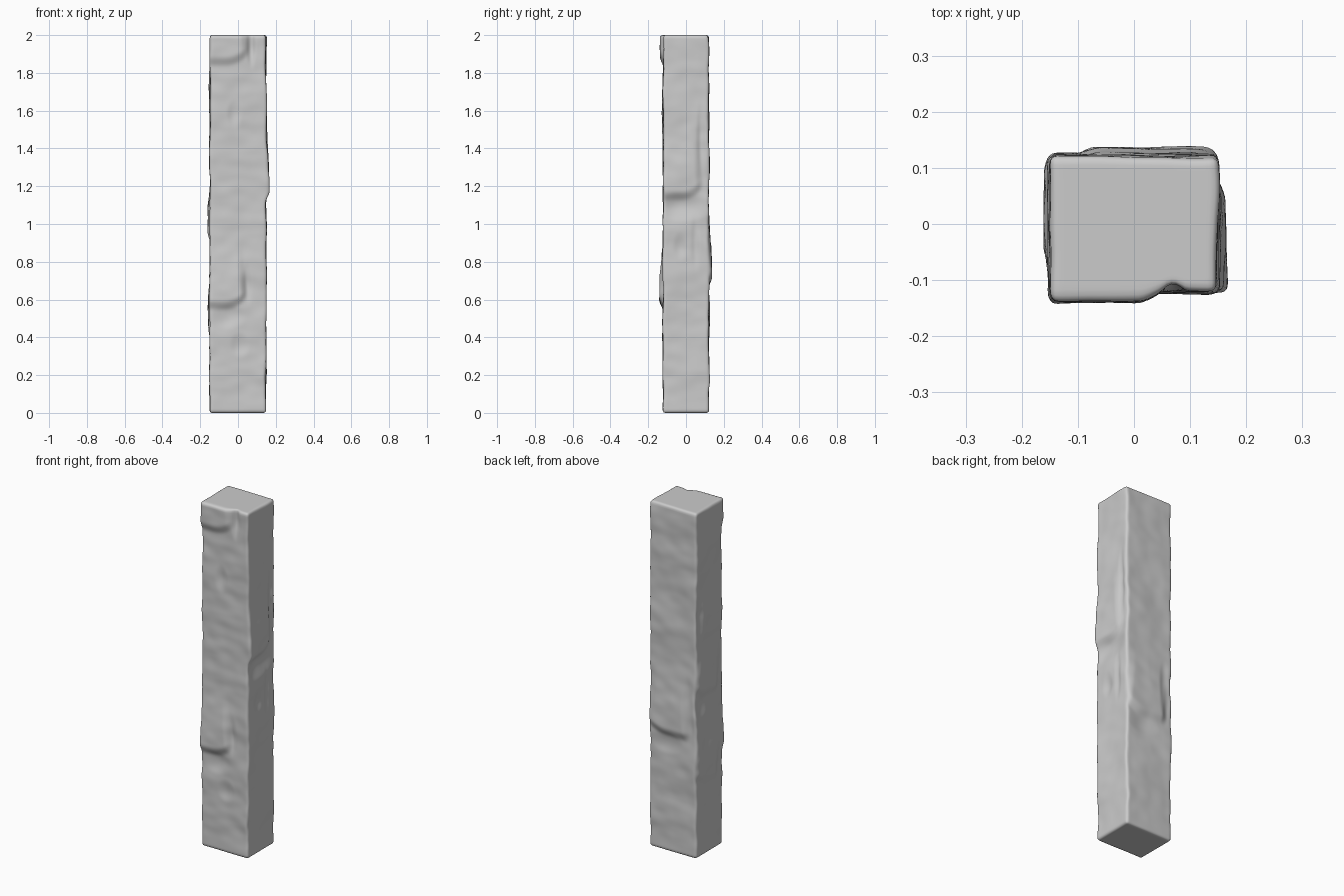
import bpy, bmesh
from mathutils import Vector, noise

if "Cube" in bpy.data.objects:
    bpy.data.objects.remove(bpy.data.objects["Cube"])

HX, HY, H, R = 0.15, 0.122, 2.0, 0.014


def smooth(a, b, v):
    t = min(1.0, max(0.0, (v - a) / (b - a)))
    return t * t * (3 - 2 * t)


def ledge(u, z, uc, half, z0, height, depth):
    # Chipped overhang: sharp curved lower lip, fading upwards
    s = (u - uc) / half
    lip = z0 + 0.05 * max(0.0, s) ** 2
    t = (z - lip) / height
    side = 1 - smooth(0.75, 1.15, abs(s + 0.35 * min(1, max(0, t))))
    return depth * side * smooth(-0.02, 0.04, z - lip) * (1 - smooth(0.15, 1, t))


def dent(u, z, uc, zc, ru, rz, depth):
    q = ((u - uc) / ru) ** 2 + ((z - zc) / rz) ** 2
    return -depth * max(0.0, 1 - q / 2) ** 2


# Per side: ledges (centre, half width, lip z, height, depth) and dents
SIDES = {
    "front": ([(-0.07, 0.12, 1.85, 0.45, 0.017), (-0.07, 0.11, 0.56, 0.38, 0.019)],
              [(0.07, 1.95, 0.02, 0.10, 0.014), (-0.02, 1.58, 0.03, 0.06, 0.007),
               (0.01, 0.36, 0.04, 0.05, 0.007), (0.05, 0.68, 0.02, 0.09, 0.006),
               (-0.05, 0.51, 0.07, 0.05, 0.008)]),
    "right": ([(-0.03, 0.11, 1.14, 0.42, 0.014)],
              [(-0.02, 1.09, 0.12, 0.06, 0.015), (0.08, 1.45, 0.02, 0.16, 0.008),
               (-0.03, 0.88, 0.03, 0.06, 0.006), (0.05, 0.9, 0.02, 0.12, 0.006)]),
    "back": ([(0.03, 0.13, 0.68, 0.36, 0.016)],
             [(0.04, 0.63, 0.08, 0.05, 0.010), (-0.10, 0.85, 0.03, 0.15, 0.009),
              (0.0, 1.15, 0.15, 0.12, 0.006)]),
    "left": ([(0.03, 0.09, 0.92, 0.3, 0.010), (0.03, 0.09, 0.42, 0.28, 0.010)],
             [(0.09, 1.38, 0.03, 0.12, 0.010), (0.08, 0.86, 0.04, 0.06, 0.008)]),
}


def relief(side, u, z):
    ledges, dents = SIDES[side]
    k = 7.3 * list(SIDES).index(side)
    d = 0.007 * noise.noise(Vector((u * 5 + k, k, z * 6)))
    d += 0.003 * noise.noise(Vector((u * 12, k + 3, z * 16)))
    d += sum(ledge(u, z, *l) for l in ledges) + sum(dent(u, z, *q) for q in dents)
    return d * (0.35 + 0.65 * smooth(0, 0.12, z))


# Dense box
bm = bmesh.new()
bmesh.ops.create_cube(bm, size=1)
for v in bm.verts:
    v.co = Vector((v.co.x * 2 * HX, v.co.y * 2 * HY, (v.co.z + 0.5) * H))
for axis, cuts in ((2, 199), (0, 35), (1, 29)):
    along = []
    for e in bm.edges:
        d = e.verts[0].co - e.verts[1].co
        if abs(d[axis]) > 0.9 * d.length:
            along.append(e)
    bmesh.ops.subdivide_edges(bm, edges=along, cuts=cuts, use_grid_fill=True)

# Round the edges, then carve each side
for v in bm.verts:
    p = v.co.copy()
    core = Vector((max(R - HX, min(HX - R, p.x)), max(R - HY, min(HY - R, p.y)),
                   max(R, min(H - R, p.z))))
    p = core + (p - core).normalized() * R
    wx, wy = abs(p.x / HX) ** 3, abs(p.y / HY) ** 3
    dx = relief("right", p.y, p.z) if p.x > 0 else -relief("left", p.y, p.z)
    dy = relief("back", p.x, p.z) if p.y > 0 else -relief("front", p.x, p.z)
    v.co = p + Vector((dx * wx, dy * wy, 0))

bmesh.ops.recalc_face_normals(bm, faces=bm.faces)
mesh = bpy.data.meshes.new("stone_pillar")
bm.to_mesh(mesh)
bm.free()
mesh.shade_smooth()
pillar = bpy.data.objects.new("stone_pillar", mesh)
bpy.context.collection.objects.link(pillar)
